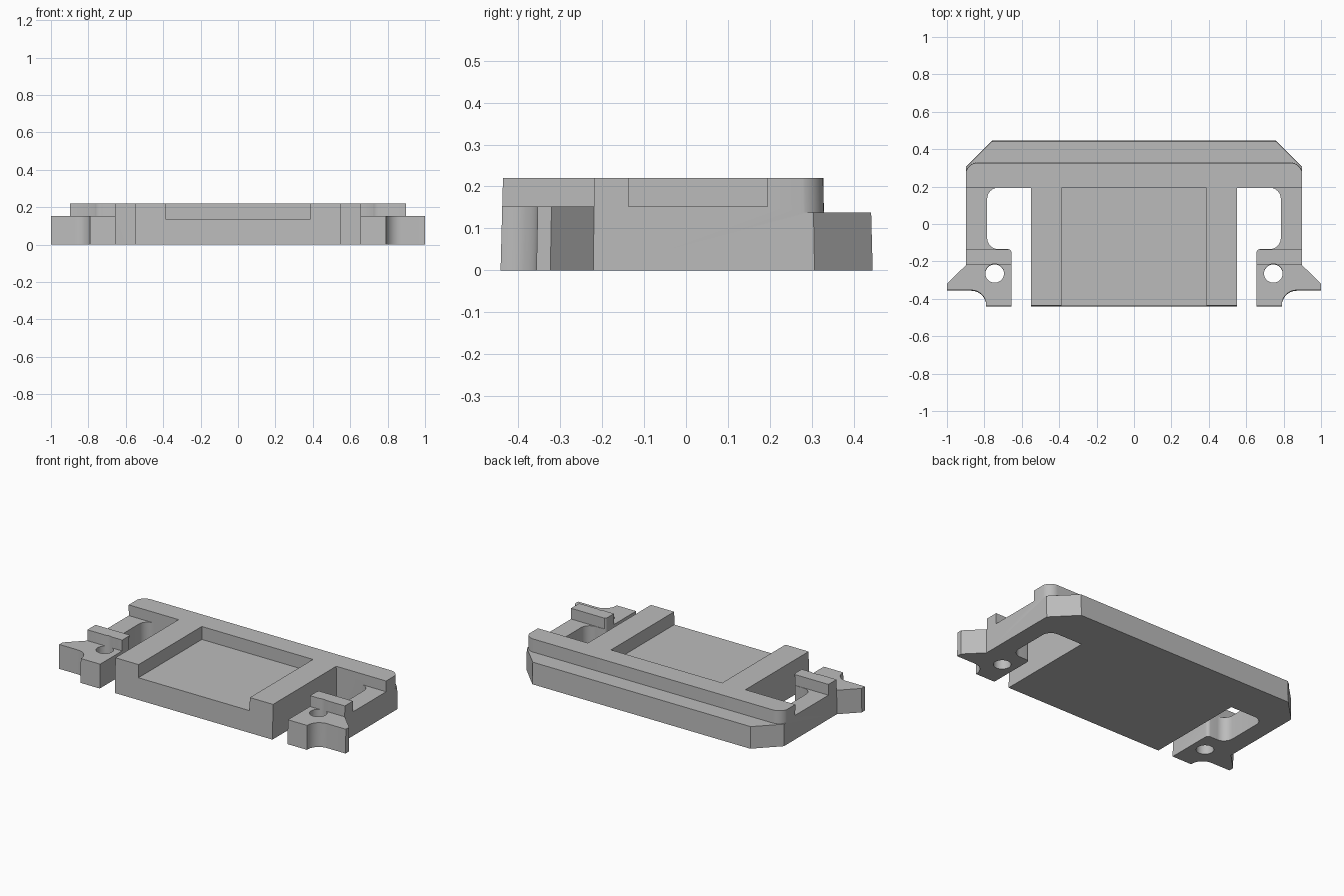
import bpy, bmesh
from math import cos, sin, radians

if "Cube" in bpy.data.objects:
    bpy.data.objects.remove(bpy.data.objects["Cube"], do_unlink=True)

grey = bpy.data.materials.new("plain grey")
grey.use_nodes = True
colour = (0.5, 0.5, 0.5, 1)
grey.diffuse_color = colour
grey.node_tree.nodes["Principled BSDF"].inputs["Base Color"].default_value = colour

TOP, LEDGE, ARM = 0.22, 0.138, 0.152


def arc(cx, cy, r, start, end, steps=10):
    angles = [radians(start + (end - start) * i / steps) for i in range(steps + 1)]
    return [(cx + r * cos(a), cy + r * sin(a)) for a in angles]


def mirrored(half):
    return half + [(-x, y) for x, y in reversed(half)]


def prism(name, outline, z0, z1):
    bm = bmesh.new()
    face = bm.faces.new([bm.verts.new((x, y, z0)) for x, y in outline])
    up = bmesh.ops.extrude_face_region(bm, geom=[face])["geom"]
    verts = [v for v in up if isinstance(v, bmesh.types.BMVert)]
    bmesh.ops.translate(bm, verts=verts, vec=(0, 0, z1 - z0))
    bmesh.ops.recalc_face_normals(bm, faces=bm.faces)
    mesh = bpy.data.meshes.new(name)
    bm.to_mesh(mesh)
    bm.free()
    mesh.materials.append(grey)
    obj = bpy.data.objects.new(name, mesh)
    bpy.context.collection.objects.link(obj)
    return obj


def box(name, x0, x1, y0, y1, z0):
    return prism(name, [(x0, y0), (x1, y0), (x1, y1), (x0, y1)], z0, 0.4)


# Full footprint: centre block, slotted arms, hooked tabs, chamfered back
half = [(0.55, -0.44), (0.55, 0.195)]
half += arc(0.725, 0.135, 0.06, 90, 0)
half += arc(0.725, -0.075, 0.06, 0, -90)
half += arc(0.675, -0.155, 0.02, 90, 180, 4)
half += [(0.655, -0.44), (0.79, -0.44)]
half += arc(0.87, -0.435, 0.08, 180, 90)
half += [(1, -0.355), (1, -0.322), (0.898, -0.22), (0.898, 0.305), (0.76, 0.443)]
frame = prism("mount_frame", mirrored(half), 0, TOP)

# Cutters: back ledge, centre pocket, arm recesses, tab tops and tab holes
ledge = [(1.1, 0.6), (1.1, 0.265)] + arc(0.835, 0.265, 0.065, 0, 90)
cutters = [prism("ledge_cutter", mirrored(ledge), LEDGE, 0.4),
           box("pocket_cutter", -0.388, 0.388, -0.6, 0.195, LEDGE)]
for side in (-1, 1):
    cutters += [box("arm_cutter", side * 0.6, side * 1.1, -0.138, 0.195, ARM),
                box("tab_cutter", side * 0.6, side * 1.1, -0.6, -0.22, ARM),
                prism("hole_cutter", arc(side * 0.745, -0.265, 0.05, 0, 348.75, 31), -0.1, 0.4)]

bpy.ops.object.select_all(action="DESELECT")
bpy.context.view_layer.objects.active = frame
frame.select_set(True)
for cutter in cutters:
    cutter.hide_render = True
    cut = frame.modifiers.new("cut", "BOOLEAN")
    cut.operation, cut.solver, cut.object = "DIFFERENCE", "EXACT", cutter
    bpy.ops.object.modifier_apply(modifier=cut.name)
    bpy.data.objects.remove(cutter, do_unlink=True)

# Slight draft towards the top
for v in frame.data.vertices:
    v.co.y *= 1.005 - 0.06 * v.co.z

bpy.ops.object.shade_smooth_by_angle(angle=radians(30))
